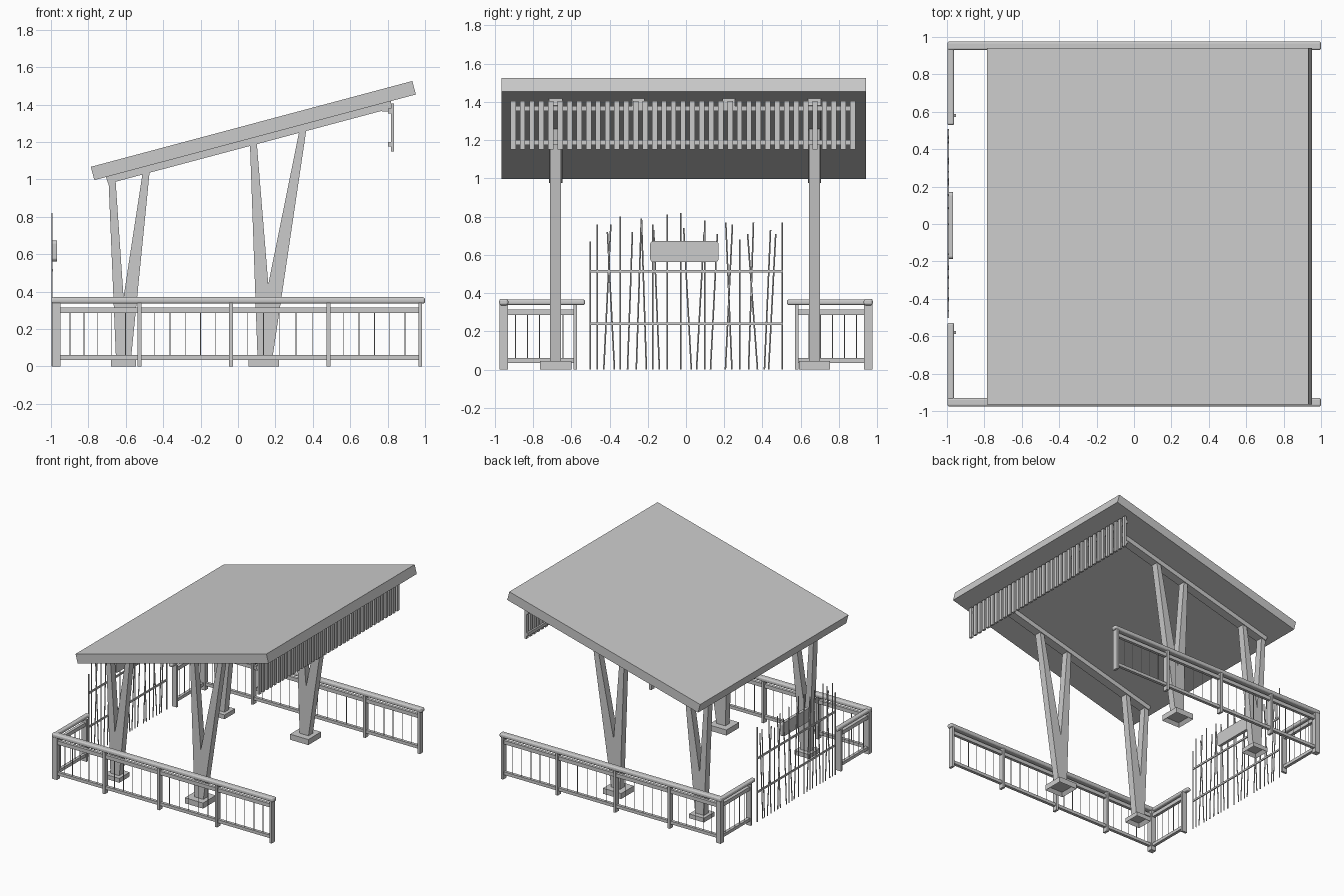
import bpy, bmesh, math
from mathutils import Vector, Matrix

if "Cube" in bpy.data.objects:
    bpy.data.objects.remove(bpy.data.objects["Cube"])


def finish(bm, name):
    bmesh.ops.recalc_face_normals(bm, faces=bm.faces)
    me = bpy.data.meshes.new(name)
    bm.to_mesh(me)
    bm.free()
    ob = bpy.data.objects.new(name, me)
    bpy.context.collection.objects.link(ob)
    return ob


def add_box(bm, x0, x1, y0, y1, z0, z1):
    m = Matrix.Translation(((x0 + x1) / 2, (y0 + y1) / 2, (z0 + z1) / 2)) @ \
        Matrix.Diagonal((x1 - x0, y1 - y0, z1 - z0, 1))
    return bmesh.ops.create_cube(bm, size=1, matrix=m)['verts']


def add_prism(bm, pts, y0, y1):
    """Extrude an x-z outline from y0 to y1."""
    f = bm.faces.new([bm.verts.new((x, y0, z)) for x, z in pts])
    ext = bmesh.ops.extrude_face_region(bm, geom=[f])['geom']
    bmesh.ops.translate(bm, vec=(0, y1 - y0, 0),
                        verts=[v for v in ext if isinstance(v, bmesh.types.BMVert)])


def add_rod(bm, a, b, r, sides=6):
    a, b = Vector(a), Vector(b)
    d = b - a
    m = Matrix.Translation((a + b) / 2) @ d.to_track_quat('Z', 'Y').to_matrix().to_4x4()
    bmesh.ops.create_cone(bm, cap_ends=True, segments=sides, radius1=r, radius2=r,
                          depth=d.length, matrix=m)


def recess_bottom(bm, width, depth):
    bm.normal_update()
    f = min(bm.faces, key=lambda q: q.normal.z)
    n = f.normal.copy()
    bmesh.ops.inset_region(bm, faces=[f], thickness=width)
    bmesh.ops.translate(bm, verts=f.verts, vec=-n * depth)


def bevel(ob, width, segments):
    mod = ob.modifiers.new('round', 'BEVEL')
    mod.width, mod.segments = width, segments


YC = -0.012               # roof and frame centre line
SLOPE = 0.2655


def roof_under(x):
    return 0.997 + SLOPE * (x + 0.768)


# sloping roof slab
bm = bmesh.new()
add_prism(bm, [(-0.768, 0.996), (0.951, 1.454), (0.932, 1.526), (-0.787, 1.067)],
          YC - 0.954, YC + 0.954)
finish(bm, "roof")

# V columns, roof beams and hollow feet
small_v = [(-0.652, 0.03), (-0.573, 0.03), (-0.472, 1.045), (-0.51, 1.035),
           (-0.612, 0.37), (-0.655, 1.0), (-0.692, 0.99)]
large_v = [(0.105, 0.03), (0.182, 0.03), (0.366, 1.27), (0.328, 1.26),
           (0.162, 0.44), (0.1, 1.20), (0.064, 1.19)]
for side, y in (("front", YC - 0.67), ("back", YC + 0.684)):
    for kind, outline, fx, w in (("low", small_v, -0.612, 0.067), ("high", large_v, 0.138, 0.082)):
        bm = bmesh.new()
        add_prism(bm, outline, y - 0.028, y + 0.028)
        finish(bm, f"{side}_{kind}_v_column")
        bm = bmesh.new()
        add_box(bm, fx - w, fx + w, y - w, y + w, 0, 0.045 if w > 0.07 else 0.035)
        recess_bottom(bm, 0.03, 0.025)
        finish(bm, f"{side}_{kind}_foot")
    bm = bmesh.new()
    a, b = -0.708, 0.81
    add_prism(bm, [(a, roof_under(a) + 0.005), (a + 0.014, roof_under(a) - 0.036),
                   (b + 0.01, roof_under(b) - 0.036), (b, roof_under(b) + 0.005)],
              y - 0.035, y + 0.035)
    finish(bm, f"{side}_roof_beam")

# hanging slat screen under the high eave
bm = bmesh.new()
N = 37
for i in range(N):
    y = -0.904 + i * (1.776 / (N - 1))
    add_box(bm, 0.817, 0.834, y - 0.014, y + 0.014, 1.15, 1.405)
finish(bm, "eave_slats")
bm = bmesh.new()
for z in (1.352, 1.175):
    add_box(bm, 0.803, 0.818, -0.918, 0.886, z, z + 0.026)
finish(bm, "eave_slat_rails")
bm = bmesh.new()
for y in (-0.68, -0.25, 0.224, 0.674):
    add_box(bm, 0.77, 0.817, y - 0.032, y + 0.032, 1.362, 1.376)
    add_box(bm, 0.805, 0.817, y - 0.032, y + 0.032, 1.362, 1.418)
finish(bm, "eave_slat_brackets")

# railings: long sides plus short returns on the left end, mirrored in y
YR, XR = 0.953, -0.975
posts_x = [-0.972, -0.527, -0.037, 0.484, 0.975]
ret_y = -0.58
for side, s in (("front", 1), ("back", -1)):
    def box(bm, x0, x1, y0, y1, z0, z1):
        return add_box(bm, x0, x1, min(s * y0, s * y1), max(s * y0, s * y1), z0, z1)

    bm = bmesh.new()
    box(bm, -0.998, 1.0, -YR - 0.024, -YR + 0.024, 0.336, 0.37)
    bevel(finish(bm, f"{side}_handrail"), 0.012, 3)
    bm = bmesh.new()
    box(bm, -0.998, -0.962, -YR + 0.005, -0.528, 0.337, 0.367)
    bevel(finish(bm, f"{side}_return_handrail"), 0.011, 3)

    bm = bmesh.new()
    for i, x in enumerate(posts_x):
        w = 0.022 if i == 0 else 0.01
        box(bm, x - w, x + w, -YR - 0.021, -YR + 0.021, 0, 0.34)
    box(bm, XR - 0.021, XR + 0.023, ret_y - 0.009, ret_y + 0.009, 0, 0.34)
    finish(bm, f"{side}_railing_posts")

    bm = bmesh.new()
    for z0, z1 in ((0.035, 0.06), (0.285, 0.315)):
        box(bm, -0.965, 0.97, -YR - 0.012, -YR + 0.012, z0, z1)
        box(bm, XR - 0.012, XR + 0.012, -YR, ret_y, z0, z1)
    finish(bm, f"{side}_railing_bars")

    bm = bmesh.new()
    for x0, x1 in zip(posts_x, posts_x[1:]):
        for k in range(1, 6):
            x = x0 + (x1 - x0) * k / 6
            add_rod(bm, (x, -s * YR, 0.05), (x, -s * YR, 0.295), 0.0025)
    for k in range(1, 6):
        y = s * (-YR + (ret_y + YR) * k / 6)
        add_rod(bm, (XR, y, 0.05), (XR, y, 0.295), 0.0025)
    finish(bm, f"{side}_balusters")

# twig screen: foot y, lean, height
twigs = [(-.50, 0, .67), (-.463, 0, .76), (-.43, .037, .76), (-.374, -.037, .72),
         (-.343, 0, .80), (-.306, .026, .72), (-.26, .026, .78), (-.207, -.026, .79),
         (-.175, 0, .76), (-.139, -.03, .73), (-.097, 0, .81), (.028, -.04, .74),
         (-.027, 0, .82), (.055, .04, .72), (.097, 0, .78),
         (.128, .036, .71), (.206, .037, .76), (.24, -.032, .77), (.28, 0, .68),
         (.327, .026, .77), (.374, -.052, .71), (.41, .032, .73), (.432, .037, .71),
         (.503, 0, .77)]
bm = bmesh.new()
for y, lean, h in twigs:
    add_rod(bm, (-0.994, y, 0), (-0.994, y + lean, h), 0.004)
finish(bm, "twig_screen")
bm = bmesh.new()
for z in (0.24, 0.515):
    add_box(bm, -0.998, -0.989, -0.5, 0.507, z - 0.007, z + 0.007)
finish(bm, "twig_screen_bars")

# blank rounded plaque on the screen
bm = bmesh.new()
add_box(bm, -0.992, -0.968, -0.188, 0.17, 0.562, 0.672)
edges = [e for e in bm.edges if abs(e.verts[0].co.x - e.verts[1].co.x) > 0.01]
bmesh.ops.bevel(bm, geom=edges, offset=0.018, segments=4, profile=0.5, affect='EDGES')
finish(bm, "plaque")
